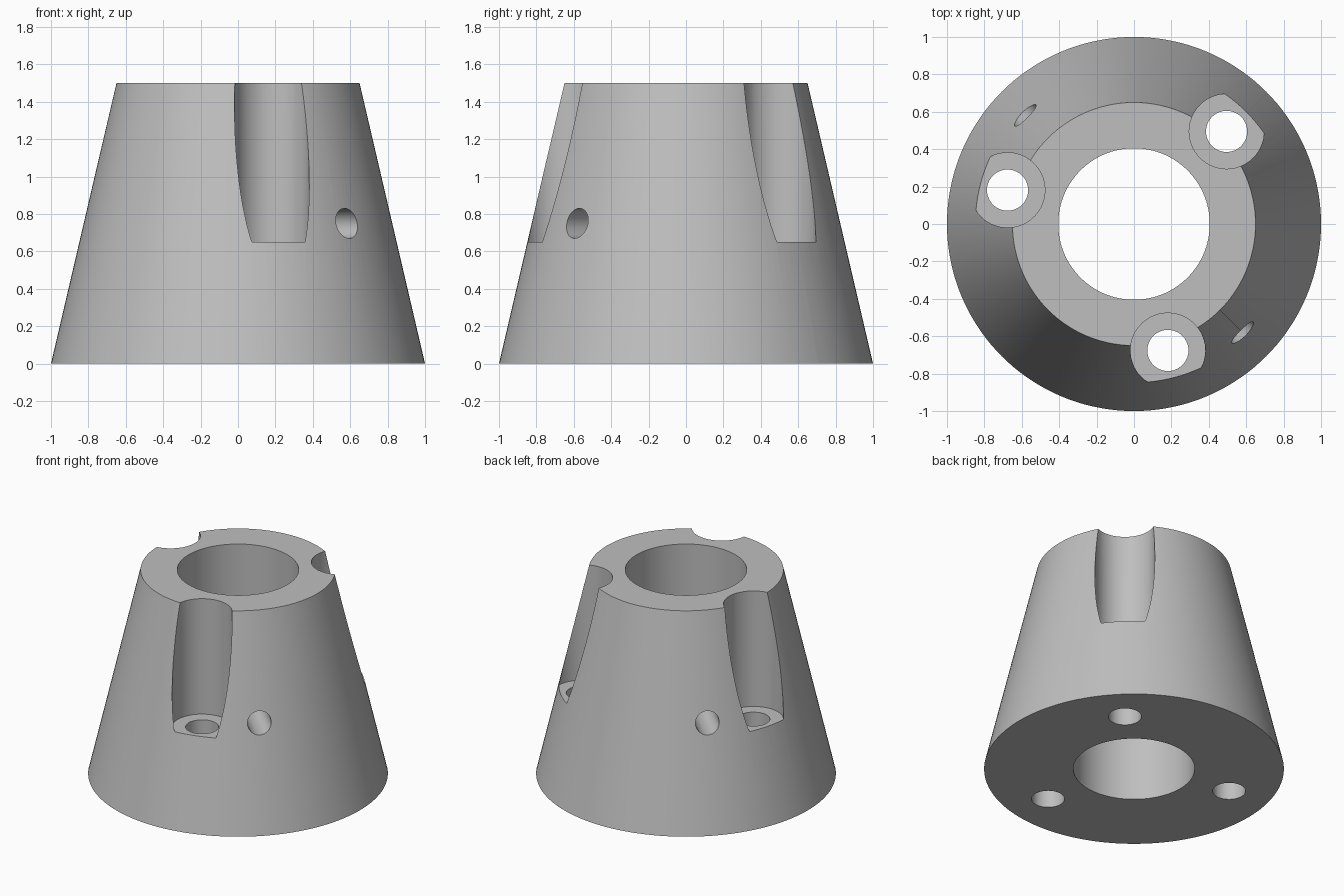
import bpy
import bmesh
from math import radians, pi, sin, cos
from mathutils import Matrix

cube = bpy.data.objects.get("Cube")
if cube:
    bpy.data.objects.remove(cube, do_unlink=True)

HEIGHT = 1.5
BOLT_CIRCLE = 0.70

grey = bpy.data.materials.new("plain_grey")
grey.use_nodes = True
colour = (0.52, 0.52, 0.52, 1)
grey.diffuse_color = colour
grey.node_tree.nodes["Principled BSDF"].inputs["Base Color"].default_value = colour


def lathe(name, profile, sides, matrix=Matrix(), closed=False):
    """Revolve (radius, z) points about z; cap the ends unless the profile is closed."""
    bm = bmesh.new()
    rings = []
    for r, z in profile:
        rings.append([bm.verts.new((r * cos(2 * pi * i / sides), r * sin(2 * pi * i / sides), z))
                      for i in range(sides)])
    pairs = list(zip(rings, rings[1:]))
    if closed:
        pairs.append((rings[-1], rings[0]))
    else:
        bm.faces.new(rings[0])
        bm.faces.new(rings[-1])
    for a, b in pairs:
        for i in range(sides):
            j = (i + 1) % sides
            bm.faces.new((a[i], a[j], b[j], b[i]))
    bmesh.ops.recalc_face_normals(bm, faces=bm.faces)
    bm.transform(matrix)
    mesh = bpy.data.meshes.new(name)
    bm.to_mesh(mesh)
    bm.free()
    mesh.materials.append(grey)
    obj = bpy.data.objects.new(name, mesh)
    bpy.context.collection.objects.link(obj)
    return obj


# Tapered body with a straight central bore
body = lathe("tapered_body", [(1, 0), (0.65, HEIGHT), (0.405, HEIGHT), (0.405, 0)], 144, closed=True)

# Three stepped bolt holes: narrow below, wide pocket above
cutters = []
for k in range(3):
    place = Matrix.Rotation(radians(45 + 120 * k), 4, "Z") @ Matrix.Translation((BOLT_CIRCLE, 0, 0))
    cutters.append(lathe("bolt_hole_cutter",
                         [(0.11, -0.1), (0.11, 0.65), (0.2, 0.65), (0.2, HEIGHT + 0.1)], 64, place))

# Sideways pin hole through both walls
cross = (Matrix.Translation((0, 0, 0.75)) @ Matrix.Rotation(radians(-45), 4, "Z")
         @ Matrix.Rotation(radians(90), 4, "Y"))
cutters.append(lathe("pin_hole_cutter", [(0.08, -1.1), (0.08, 1.1)], 48, cross))

for cutter in cutters:
    cutter.hide_render = True
    cut = body.modifiers.new(cutter.name, "BOOLEAN")
    cut.operation = "DIFFERENCE"
    cut.solver = "EXACT"
    cut.object = cutter

# Bake the cuts, then remove the cutters
bpy.ops.object.select_all(action="DESELECT")
body.select_set(True)
bpy.context.view_layer.objects.active = body
for name in [m.name for m in body.modifiers]:
    bpy.ops.object.modifier_apply(modifier=name)
for cutter in cutters:
    bpy.data.objects.remove(cutter, do_unlink=True)

bpy.ops.object.shade_smooth_by_angle(angle=radians(30))
